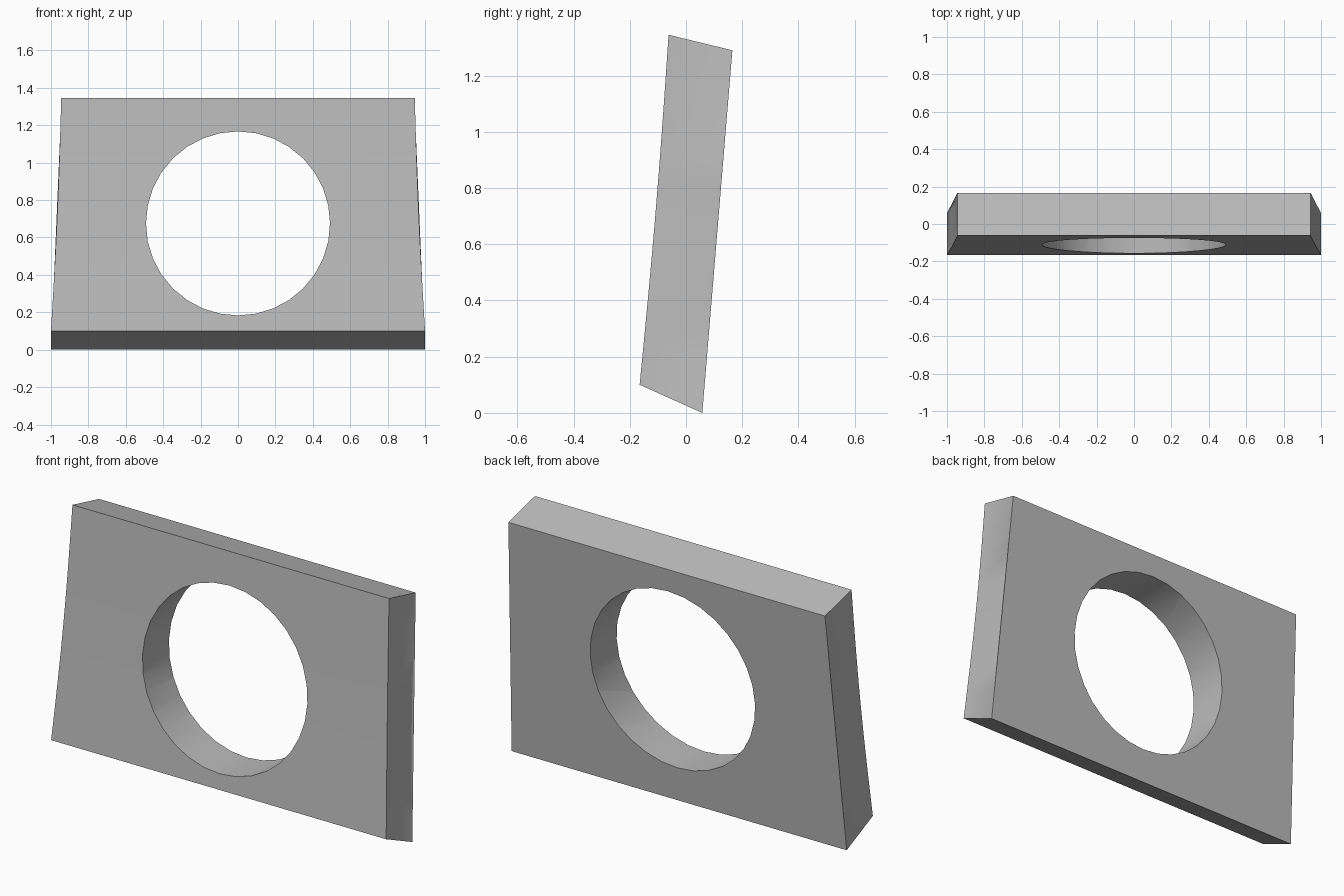
import bpy
import bmesh
import math
from mathutils import Vector

cube = bpy.data.objects.get("Cube")
if cube:
    bpy.data.objects.remove(cube, do_unlink=True)

grey = bpy.data.materials.new("plain grey")
grey.use_nodes = True
colour = (0.5, 0.5, 0.5, 1)
grey.diffuse_color = colour
grey.node_tree.nodes["Principled BSDF"].inputs["Base Color"].default_value = colour

# Leaning slab: rows from bottom to top, with slightly hollow front and sides
ROWS = 8
FRONT = Vector((1, -0.165, 0.1)), Vector((0.945, -0.062, 1.345))
BACK = Vector((1, 0.058, 0.0)), Vector((0.945, 0.165, 1.29))
BOW = Vector((-0.006, 0.006, 0))
RIDGE_BOW = Vector((-0.006, -0.009, 0))


def mirrored(p):
    return Vector((-p.x, p.y, p.z))


bm = bmesh.new()
rings = []
for i in range(ROWS + 1):
    t = i / ROWS
    bulge = math.sin(math.pi * t)
    front = FRONT[0].lerp(FRONT[1], t) + BOW * bulge
    back = BACK[0].lerp(BACK[1], t)
    ridge = back.lerp(front, 0.004) + RIDGE_BOW * bulge
    outline = [mirrored(front), front, ridge, back,
               mirrored(back), mirrored(ridge)]
    rings.append([bm.verts.new(p) for p in outline])

for low, high in zip(rings, rings[1:]):
    for j in range(len(low)):
        k = (j + 1) % len(low)
        bm.faces.new((low[j], low[k], high[k], high[j]))
bm.faces.new(list(reversed(rings[0])))
bm.faces.new(rings[-1])
bmesh.ops.recalc_face_normals(bm, faces=bm.faces)

mesh = bpy.data.meshes.new("slab")
bm.to_mesh(mesh)
bm.free()
slab = bpy.data.objects.new("slab", mesh)
bpy.context.collection.objects.link(slab)
mesh.materials.append(grey)

# Round opening straight through the slab
bpy.ops.mesh.primitive_cylinder_add(vertices=32, radius=0.492, depth=1,
                                    location=(0, 0, 0.675),
                                    rotation=(math.pi / 2, 0, 0))
cutter = bpy.context.object
cutter.name = "opening_cutter"
cutter.data.materials.append(grey)
cutter.hide_render = True

cut = slab.modifiers.new("opening", 'BOOLEAN')
cut.operation = 'DIFFERENCE'
cut.solver = 'EXACT'
cut.object = cutter

bpy.ops.object.select_all(action='DESELECT')
slab.select_set(True)
bpy.context.view_layer.objects.active = slab
bpy.ops.object.modifier_apply(modifier=cut.name)
bpy.data.objects.remove(cutter, do_unlink=True)
bpy.ops.object.shade_smooth_by_angle(angle=math.radians(30))
